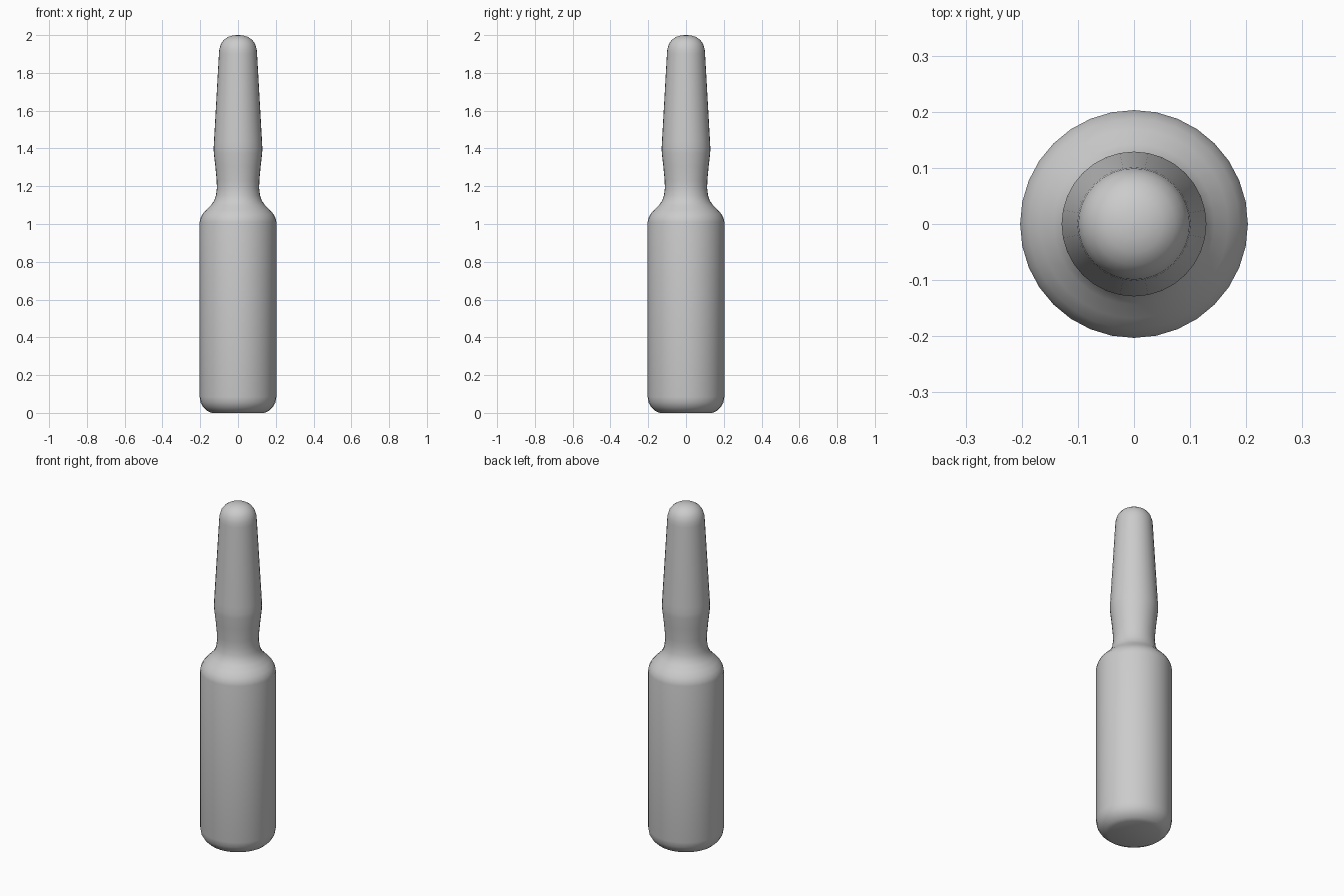
import bpy
import bmesh
from math import cos, sin, tau

cube = bpy.data.objects.get("Cube")
if cube:
    bpy.data.objects.remove(cube, do_unlink=True)

SIDES = 32

# One neutral glass colour
glass = bpy.data.materials.new("grey glass")
glass.use_nodes = True
grey = (0.6, 0.6, 0.6, 1)
glass.diffuse_color = grey
glass.node_tree.nodes["Principled BSDF"].inputs["Base Color"].default_value = grey


def lathe(name, profile):
    """Turn a (radius, height) profile around z and close both ends on the axis."""
    bm = bmesh.new()
    rings = []
    for r, z in profile:
        rings.append([bm.verts.new((r * cos(tau * i / SIDES), r * sin(tau * i / SIDES), z))
                      for i in range(SIDES)])
    for low, high in zip(rings, rings[1:]):
        for i in range(SIDES):
            j = (i + 1) % SIDES
            bm.faces.new((low[i], low[j], high[j], high[i]))
    bm.faces.new(rings[0][::-1])
    bm.faces.new(rings[-1])
    bmesh.ops.recalc_face_normals(bm, faces=bm.faces)
    mesh = bpy.data.meshes.new(name)
    bm.to_mesh(mesh)
    bm.free()
    mesh.materials.append(glass)
    obj = bpy.data.objects.new(name, mesh)
    bpy.context.collection.objects.link(obj)
    return obj


# Rounded foot, straight body, shoulder, narrow neck, tapered stem, domed tip
foot = [(0.14, 0), (0.162, 0.01), (0.184, 0.03), (0.198, 0.055), (0.203, 0.085)]
shoulder = [(0.203, 1.01), (0.199, 1.03), (0.188, 1.052), (0.168, 1.075), (0.143, 1.1)]
neck = [(0.127, 1.122), (0.117, 1.15), (0.112, 1.19), (0.113, 1.23), (0.12, 1.305)]
stem = [(0.128, 1.375), (0.129, 1.4), (0.127, 1.44), (0.101, 1.9)]
tip = [(0.099, 1.925), (0.09, 1.955), (0.073, 1.977), (0.051, 1.991), (0.026, 1.998), (0.005, 2)]
ampoule = lathe("ampoule", foot + shoulder + neck + stem + tip)

bpy.ops.object.select_all(action="DESELECT")
ampoule.select_set(True)
bpy.context.view_layer.objects.active = ampoule
bpy.ops.object.shade_smooth_by_angle(angle=0.7)
